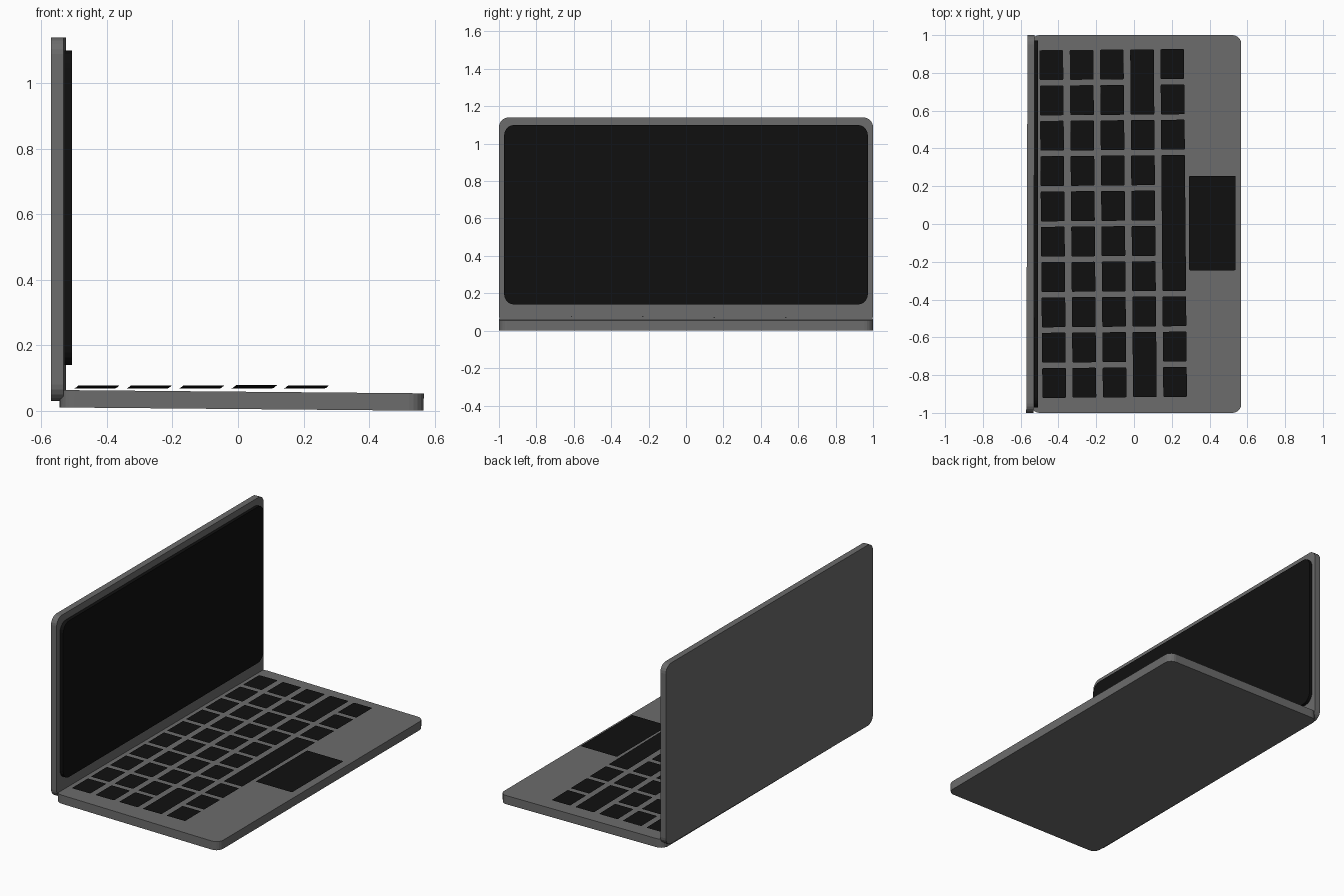
import bpy, bmesh, math
from mathutils import Matrix

if "Cube" in bpy.data.objects:
    bpy.data.objects.remove(bpy.data.objects["Cube"])


def material(name, value):
    m = bpy.data.materials.new(name)
    m.diffuse_color = (value, value, value, 1)
    m.use_nodes = True
    m.node_tree.nodes["Principled BSDF"].inputs["Base Color"].default_value = m.diffuse_color
    return m


GREY = material("body_grey", 0.15)
BLACK = material("gloss_black", 0.005)


def slab(name, w, h, r, thick, matrix, mat, steps=5):
    """Rounded rectangle w (x) by h (y), extruded symmetrically in z if thick."""
    bm = bmesh.new()
    verts = []
    for q, (sx, sy) in enumerate(((1, 1), (-1, 1), (-1, -1), (1, -1))):
        for i in range(steps + 1):
            a = math.pi / 2 * (q + i / steps)
            verts.append(bm.verts.new((sx * (w / 2 - r) + r * math.cos(a),
                                       sy * (h / 2 - r) + r * math.sin(a),
                                       -thick / 2)))
    face = bm.faces.new(verts)
    if thick:
        face.normal_flip()
        top = bmesh.ops.extrude_face_region(bm, geom=[face], use_keep_orig=True)["geom"]
        bmesh.ops.translate(bm, vec=(0, 0, thick),
                            verts=[g for g in top if isinstance(g, bmesh.types.BMVert)])
        bmesh.ops.recalc_face_normals(bm, faces=bm.faces[:])
    bm.transform(matrix)
    me = bpy.data.meshes.new(name)
    bm.to_mesh(me)
    bm.free()
    me.materials.append(mat)
    ob = bpy.data.objects.new(name, me)
    bpy.context.collection.objects.link(ob)
    return ob


T = Matrix.Translation
UPRIGHT = Matrix.Rotation(math.pi / 2, 4, 'Y')

# Base, sloping gently towards the front edge
slab("base", 1.112, 2.0, 0.045, 0.053,
     T((0.011, 0, 0.032)) @ Matrix.Rotation(0.009, 4, 'Y'), GREY)

# Lid and screen panel
slab("lid", 1.11, 2.0, 0.05, 0.038,
     T((-0.548, 0, 0.585)) @ Matrix.Rotation(-0.0035, 4, 'Z') @ UPRIGHT, GREY)
slab("screen", 0.96, 1.945, 0.055, 0.022, T((-0.518, 0, 0.62)) @ UPRIGHT, BLACK)

# Keys: thin sheets lying on one slightly turned and tilted plane
KEY_X, KEY_Y, PITCH_X, PITCH_Y = 0.125, 0.158, 0.16, 0.187
deck = (T((0, 0, 0.073)) @ Matrix.Rotation(0.0085, 4, 'Z')
        @ Matrix.Rotation(-0.007, 4, 'X'))
singles = [(i, 1) for i in range(10)]
rows = [singles, singles, singles,
        [(0, 2)] + singles[2:8] + [(8, 2)],
        singles[:3] + [(3, 4)] + singles[7:]]
for r, row in enumerate(rows):
    for start, span in row:
        length = KEY_Y + (span - 1) * PITCH_Y
        y = 0.845 - PITCH_Y * (start + (span - 1) / 2)
        slab(f"key_{r}_{start}", KEY_X, length, 0.005, 0,
             deck @ T((-0.43 + r * PITCH_X, y, 0)), BLACK, 2)

# Touchpad
slab("touchpad", 0.247, 0.5, 0.006, 0, T((0.415, 0.005, 0.069)), BLACK, 2)
